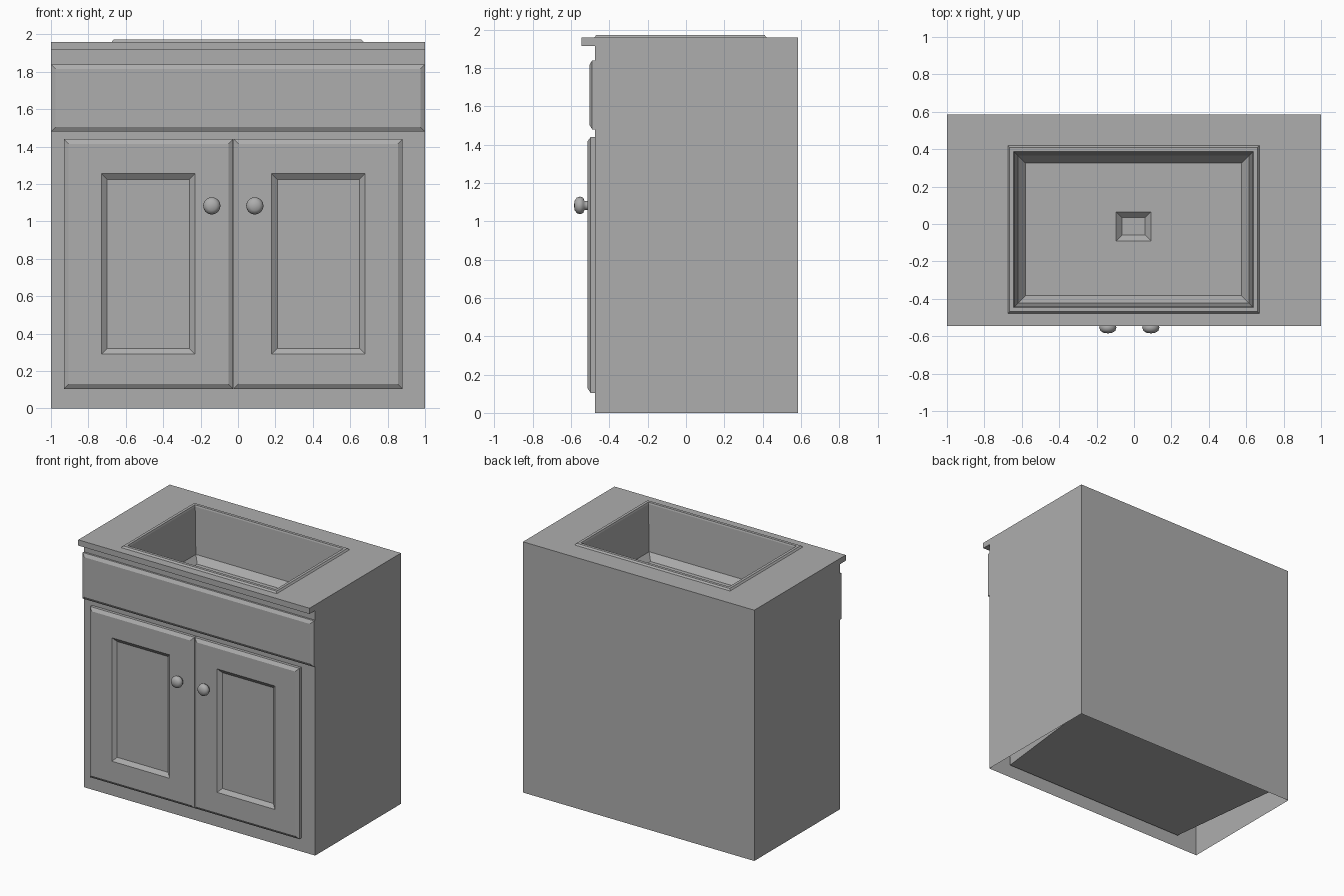
import bpy, bmesh, math
from mathutils import Vector, Matrix

cube = bpy.data.objects.get("Cube")
if cube:
    bpy.data.objects.remove(cube, do_unlink=True)

grey = bpy.data.materials.new("plain_grey")
grey.use_nodes = True
grey.diffuse_color = (0.42, 0.42, 0.42, 1)
grey.node_tree.nodes["Principled BSDF"].inputs["Base Color"].default_value = (0.42, 0.42, 0.42, 1)


def finish(name, bm):
    mesh = bpy.data.meshes.new(name)
    bm.to_mesh(mesh)
    bm.free()
    mesh.materials.append(grey)
    ob = bpy.data.objects.new(name, mesh)
    bpy.context.collection.objects.link(ob)
    return ob


def inset(r, d, h):
    """Shrink a rectangle layer (u0, u1, v0, v1, h) by d and move it to height h."""
    return (r[0] + d, r[1] - d, r[2] + d, r[3] - d, h)


def loft(name, layers, upright=False, cap=True):
    """Bridge stacked rectangles; upright ones grow towards the front."""
    bm = bmesh.new()
    rings = []
    for u0, u1, v0, v1, h in layers:
        corners = [(u0, v0), (u1, v0), (u1, v1), (u0, v1)]
        rings.append([bm.verts.new((u, -h, v) if upright else (u, v, h)) for u, v in corners])
    for a, b in zip(rings, rings[1:]):
        for i in range(4):
            j = (i + 1) % 4
            bm.faces.new((a[i], a[j], b[j], b[i]))
    if cap:
        bm.faces.new(rings[-1])
    return finish(name, bm)


FRONT, BACK = -0.475, 0.585
UNDER, TOP, RIM = 1.915, 1.96, 1.973

# Cabinet shell, open underneath
body = (-1, 1, FRONT, BACK, 0)
loft("cabinet_body", [body, inset(body, 0, UNDER)], cap=False)

# Inner compartment that narrows towards the front
bm = bmesh.new()
bmesh.ops.create_cube(bm, size=2)
for v in bm.verts:
    front = v.co.y < 0
    v.co = Vector((v.co.x * (0.81 if front else 0.93),
                   FRONT + 0.012 if front else BACK - 0.01,
                   0.094 if v.co.z < 0 else 1.4))
finish("inner_compartment", bm)

# Countertop with a front overhang and a sink opening
slab = (-1, 1, -0.545, BACK, UNDER)
rim = (-0.675, 0.67, -0.478, 0.42, TOP)
loft("countertop", [inset(body, 0, UNDER), slab, inset(slab, 0, TOP), rim], cap=False)

# Sink: raised rim, steep walls, sloped floor edge and square drain
drain = (-0.095, 0.09, -0.09, 0.065, 1.55)
loft("sink_basin", [rim, inset(rim, 0.01, RIM), inset(rim, 0.032, RIM),
                    inset(rim, 0.036, RIM - 0.012), inset(rim, 0.055, 1.6),
                    inset(rim, 0.095, 1.55), drain, inset(drain, 0.03, 1.52)])

# False drawer front
drawer = (-1, 1, 1.48, 1.84, -FRONT)
loft("drawer_front", [drawer, inset(drawer, 0, 0.49), inset(drawer, 0.025, 0.505)], upright=True)

# Doors with chamfered edges and sunken centre panels, and their knobs
MIDDLE = -0.025
knob_profile = [(0.03, 0.5), (0.024, 0.515), (0.024, 0.53), (0.04, 0.537), (0.046, 0.552),
                (0.041, 0.57), (0.025, 0.581), (0, 0.585)]
for side, s in (("right", -1), ("left", 1)):
    def across(a, b):
        return sorted((MIDDLE + s * a, MIDDLE + s * b))

    door = (*across(0.002, 0.905), 0.105, 1.44, -FRONT)
    panel = (*across(0.205, 0.705), 0.29, 1.255, 0.515)
    loft(side + "_door", [door, inset(door, 0, 0.498), inset(door, 0.025, 0.515),
                          panel, inset(panel, 0.03, 0.492)], upright=True)

    bm = bmesh.new()
    verts = [bm.verts.new((r, -d, 0)) for r, d in knob_profile]
    edges = [bm.edges.new(pair) for pair in zip(verts, verts[1:])]
    bmesh.ops.spin(bm, geom=verts + edges, cent=(0, 0, 0), axis=(0, 1, 0),
                   angle=math.tau, steps=24)
    bmesh.ops.remove_doubles(bm, verts=bm.verts, dist=0.0005)
    bmesh.ops.recalc_face_normals(bm, faces=bm.faces)
    if sum((f.normal.dot(f.calc_center_median() - Vector((0, -0.55, 0))) for f in bm.faces)) < 0:
        bmesh.ops.reverse_faces(bm, faces=bm.faces)
    bm.transform(Matrix.Translation((MIDDLE + s * 0.115, 0, 1.083)))
    knob = finish(side + "_knob", bm)
    for f in knob.data.polygons:
        f.use_smooth = True
